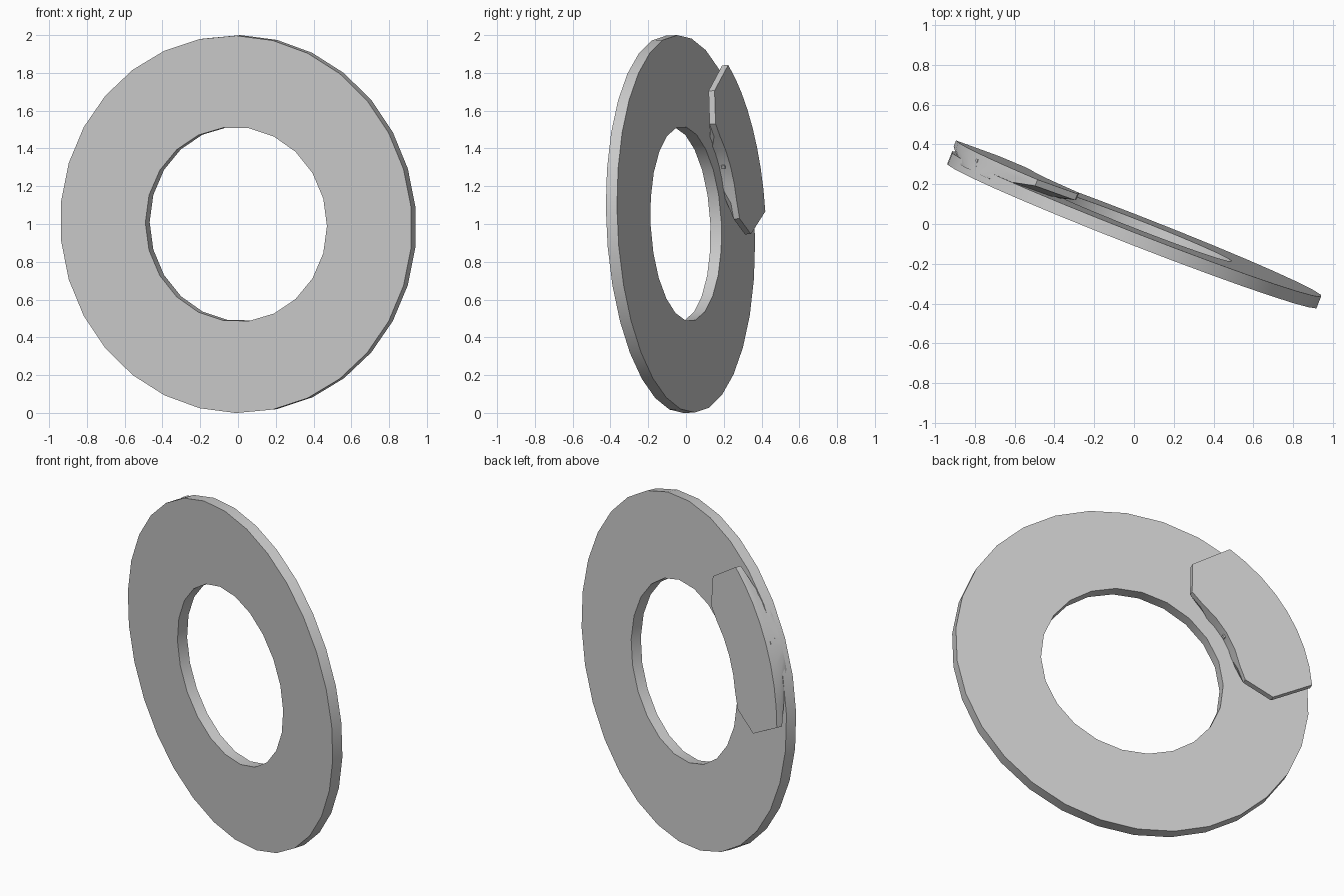
import bpy, bmesh
from math import radians, cos, sin, pi
from mathutils import Matrix, Vector

if "Cube" in bpy.data.objects:
    bpy.data.objects.remove(bpy.data.objects["Cube"])

# Wheel-plane frame: local x across the disc, local y toward the back, local z up
FRAME = (Matrix.Translation((0.013, 0.0, 1.001))
         @ Matrix.Rotation(radians(2.7), 4, 'X')
         @ Matrix.Rotation(radians(-21.3), 4, 'Z'))
THICK = 0.063      # disc thickness, back face at local y = 0
MID = 29.3         # caliper centre angle, measured up from the left side


def finish(bm, name):
    bmesh.ops.recalc_face_normals(bm, faces=bm.faces[:])
    bm.transform(FRAME)
    mesh = bpy.data.meshes.new(name)
    bm.to_mesh(mesh)
    bm.free()
    obj = bpy.data.objects.new(name, mesh)
    bpy.context.collection.objects.link(obj)
    bpy.ops.object.select_all(action='DESELECT')
    bpy.context.view_layer.objects.active = obj
    obj.select_set(True)
    bpy.ops.object.shade_smooth_by_angle(angle=radians(25))
    return obj


def polar(r, deg, w):
    a = radians(deg)
    return Vector((-r * cos(a), w, r * sin(a)))


def loft(bm, loops):
    rings = [[bm.verts.new(p) for p in loop] for loop in loops]
    n = len(rings[0])
    for a, b in zip(rings, rings[1:]):
        for i in range(n):
            j = (i + 1) % n
            bm.faces.new((a[i], a[j], b[j], b[i]))
    bm.faces.new(rings[0])
    bm.faces.new(rings[-1][::-1])


# Brake disc: 30-sided rim with a 22-sided hole
bm = bmesh.new()
for r, n, start in ((1.0, 30, pi / 2), (0.516, 22, 0.0)):
    ring = [bm.verts.new((r * cos(start + 2 * pi * i / n), 0,
                          r * sin(start + 2 * pi * i / n))) for i in range(n)]
    for i in range(n):
        bm.edges.new((ring[i], ring[(i + 1) % n]))
bmesh.ops.triangle_fill(bm, edges=bm.edges[:], use_beauty=True, normal=(0, 1, 0))
ext = bmesh.ops.extrude_face_region(bm, geom=bm.faces[:], use_keep_orig=True)
moved = [g for g in ext['geom'] if isinstance(g, bmesh.types.BMVert)]
bmesh.ops.translate(bm, verts=moved, vec=(0, -THICK, 0))
finish(bm, "brake_disc")

# Caliper: outline in (radius, angle offset), ends undercut toward the disc
outline = [(1.0, 26.7 - 26.7 * i / 4) for i in range(9)]
outline += [(0.777, -34.5), (0.62, -28)]
outline += [(0.6, a) for a in (-20, -10, 0, 10, 20)]
outline += [(0.62, 28), (0.777, 34.5)]
bm = bmesh.new()
loft(bm, [[polar(r, MID + a * s, w) for r, a in outline]
          for w, s in ((0.064, 1.0), (0.03, 1.0), (-0.03, 0.33))])
finish(bm, "caliper")

# Small square pin running radially through the caliper
bm = bmesh.new()
spin = Matrix.Rotation(radians(MID), 4, 'Y')
bmesh.ops.create_cube(bm, size=1.0, matrix=spin
                      @ Matrix.Translation((-0.797, 0.025, 0))
                      @ Matrix.Diagonal((0.412, 0.02, 0.02, 1)))
finish(bm, "caliper_pin")
